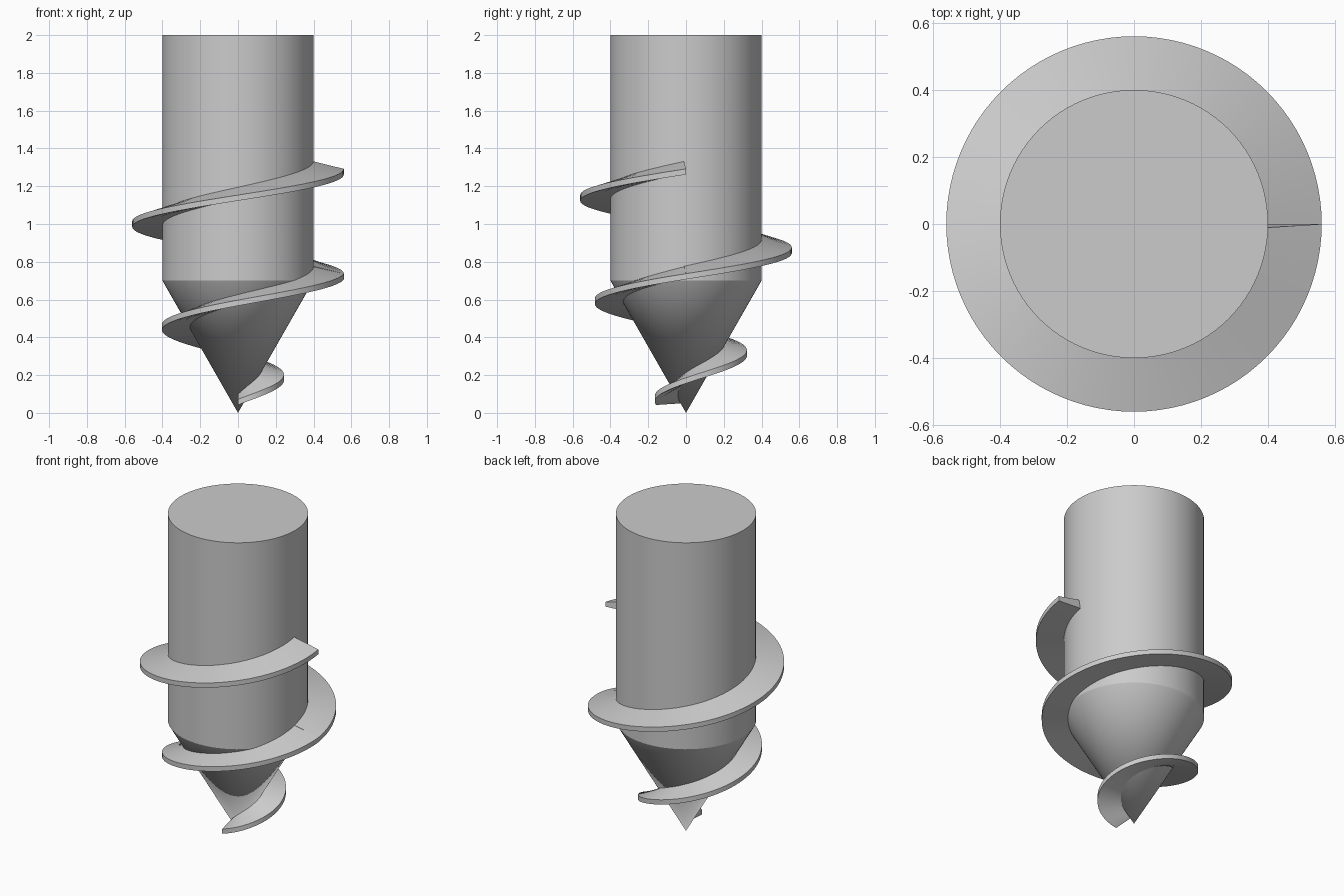
import bpy, bmesh, math
from math import cos, sin, tau

if "Cube" in bpy.data.objects:
    bpy.data.objects.remove(bpy.data.objects["Cube"], do_unlink=True)

BODY_R, SHOULDER_Z, TOP_Z = 0.4, 0.7, 2.0
WIDTH, PITCH = 0.16, 0.56

steel = bpy.data.materials.new("steel_grey")
steel.use_nodes = True
GREY = (0.6, 0.6, 0.6, 1)
steel.diffuse_color = GREY
steel.node_tree.nodes["Principled BSDF"].inputs["Base Color"].default_value = GREY


def finish(name, bm):
    """Turn a bmesh into a smooth object that keeps its hard edges."""
    bmesh.ops.recalc_face_normals(bm, faces=bm.faces)
    mesh = bpy.data.meshes.new(name)
    bm.to_mesh(mesh)
    bm.free()
    mesh.materials.append(steel)
    obj = bpy.data.objects.new(name, mesh)
    bpy.context.collection.objects.link(obj)
    bpy.ops.object.select_all(action='DESELECT')
    obj.select_set(True)
    bpy.context.view_layer.objects.active = obj
    bpy.ops.object.shade_smooth_by_angle(angle=math.radians(25))
    return obj


def flight(name, turns, steps, radius, height, lean):
    """Sweep a tapered, outward-drooping blade section down a right-hand helix."""
    bm = bmesh.new()
    rings = []
    for i in range(steps + 1):
        t = turns * i / steps
        outer, z = radius(t), height(t)
        inner = max(outer - WIDTH - 0.015, 0.002)
        # section corners: radius, height, angular lean
        section = ((outer, z - 0.015, 0), (outer, z + 0.015, 0),
                   (inner, z + 0.058, -lean), (inner, z - 0.005, 0))
        rings.append([bm.verts.new((r * cos(a - tau * t), r * sin(a - tau * t), h))
                      for r, h, a in section])
    for a, b in zip(rings, rings[1:]):
        for k in range(4):
            n = (k + 1) % 4
            bm.faces.new((a[k], a[n], b[n], b[k]))
    bm.faces.new(rings[0])
    bm.faces.new(rings[-1][::-1])
    return finish(name, bm)


# Shaft with pointed tip, lathed from a half profile
bm = bmesh.new()
profile = [bm.verts.new(p) for p in
           ((0, 0, 0), (BODY_R, 0, SHOULDER_Z), (BODY_R, 0, TOP_Z), (0, 0, TOP_Z))]
edges = [bm.edges.new(pair) for pair in zip(profile, profile[1:])]
bmesh.ops.spin(bm, geom=profile + edges, cent=(0, 0, 0), axis=(0, 0, 1),
               angle=tau, steps=96, use_merge=False)
bmesh.ops.remove_doubles(bm, verts=bm.verts, dist=1e-4)
finish("pointed_shaft", bm)

# Blade around the straight shaft: one turn at constant radius
flight("upper_flight", 1.0, 96,
       lambda t: BODY_R + WIDTH,
       lambda t: 1.277 - 0.555 * t, 0.03)

# Blade around the tip: narrows with the cone and flattens at its end
flight("lower_flight", 1.25, 120,
       lambda t: BODY_R + WIDTH - 0.322 * t,
       lambda t: 0.722 - PITCH * t + 0.035 * (t / 1.25) ** 6, 0.0)
